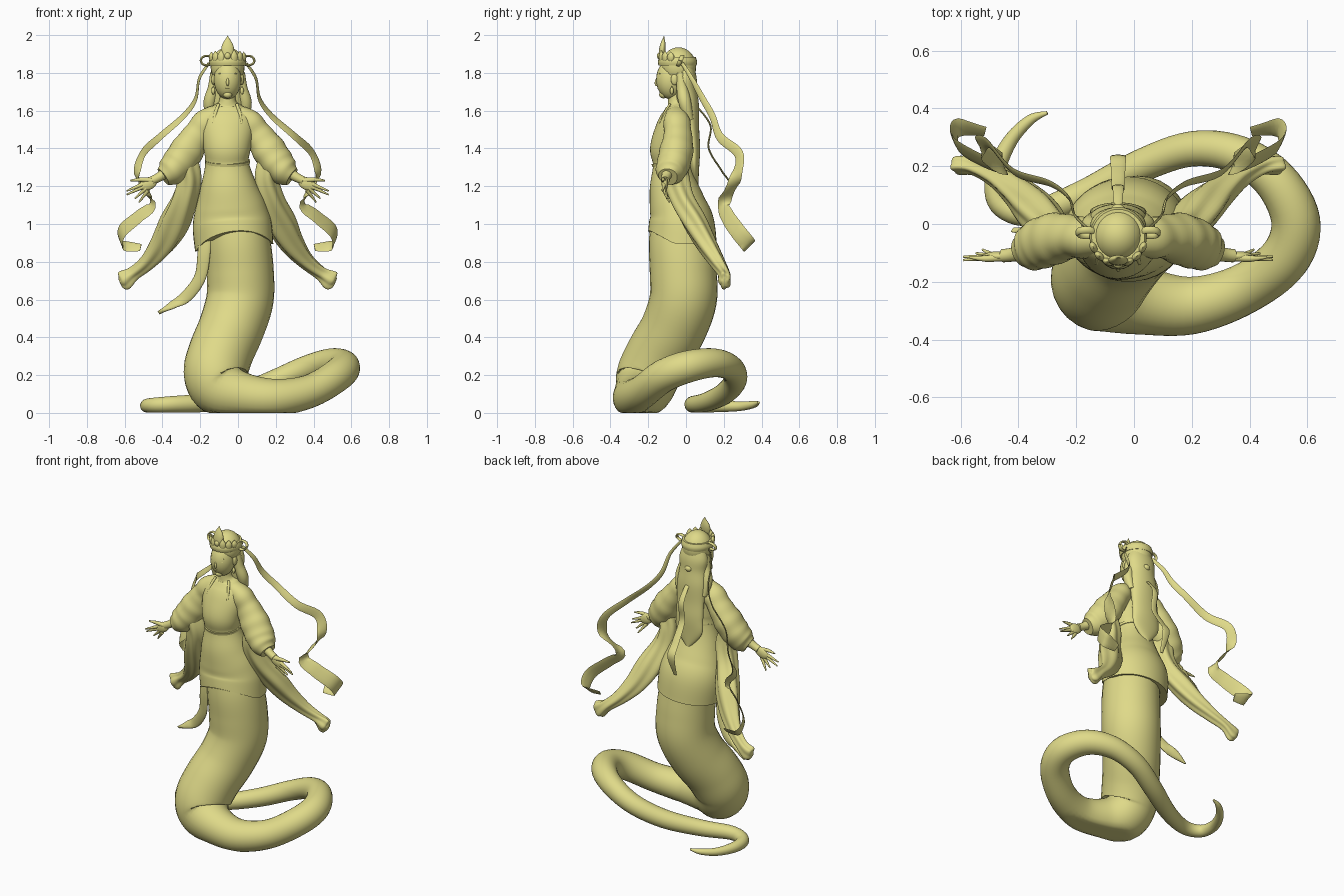
import bpy
import bmesh
import math
from mathutils import Vector, Matrix, Euler

cube = bpy.data.objects.get("Cube")
if cube:
    bpy.data.objects.remove(cube, do_unlink=True)

CENTRE = -.055   # the figure stands slightly to its right of the coil
SIDES = (("left", 1), ("right", -1))
X_AXIS, Y_AXIS = Vector((1, 0, 0)), Vector((0, 1, 0))
made = []

jade = bpy.data.materials.new("pale_olive_yellow")
jade.use_nodes = True
colour = (.74, .7, .25, 1)
jade.diffuse_color = colour
jade.node_tree.nodes["Principled BSDF"].inputs["Base Color"].default_value = colour


def finish(name, bm):
    bmesh.ops.recalc_face_normals(bm, faces=bm.faces)
    mesh = bpy.data.meshes.new(name)
    bm.to_mesh(mesh)
    bm.free()
    mesh.materials.append(jade)
    obj = bpy.data.objects.new(name, mesh)
    bpy.context.collection.objects.link(obj)
    made.append(obj)


def resample(points, steps):
    """Catmull-Rom interpolation through rows of numbers."""
    padded = [points[0]] + list(points) + [points[-1]]
    rows = []
    for p, q, r, s in zip(padded, padded[1:], padded[2:], padded[3:]):
        for k in range(steps):
            t = k / steps
            rows.append([b + .5 * t * (c - a + t * (2*a - 5*b + 4*c - d + t * (3 * (b - c) + d - a)))
                         for a, b, c, d in zip(p, q, r, s)])
    rows.append(list(points[-1]))
    return rows


def tube(name, points, ref=None, thick=None, sides=20, steps=6,
         folds=0, depth=.1, ripple=0, shape=None):
    """Sweep an ellipse along rows of x, y, z, width (and optional depth)."""
    rows = resample(points, steps)
    path = [Vector(row[:3]) for row in rows]
    bm = bmesh.new()
    rings = []
    side = ref or X_AXIS
    for i, row in enumerate(rows):
        along = (path[min(i + 1, len(path) - 1)] - path[max(i - 1, 0)]).normalized()
        side = ref if ref else side
        side = (side - along * side.dot(along)).normalized()
        normal = along.cross(side)
        wide = max(row[3], .002) * (1 + ripple * math.sin(i * 1.1))
        deep = thick or (row[4] if len(row) > 4 else wide)
        ring = []
        for k in range(sides):
            a = math.tau * k / sides
            swell = 1 + depth * math.sin(folds * a + i * .15) if folds else 1
            co = path[i] + (side * math.cos(a) * wide + normal * math.sin(a) * deep) * swell
            co = shape(co) if shape else co
            co.z = max(co.z, 0)
            ring.append(bm.verts.new(co))
        rings.append(ring)
    for low, high in zip(rings, rings[1:]):
        for k in range(sides):
            j = (k + 1) % sides
            bm.faces.new((low[k], low[j], high[j], high[k]))
    bm.faces.new(rings[0])
    bm.faces.new(rings[-1])
    finish(name, bm)


def ball(name, place, size, turn=(0, 0, 0), point=0):
    """Ellipsoid; point pinches the top into a leaf tip."""
    bm = bmesh.new()
    bmesh.ops.create_uvsphere(bm, u_segments=24, v_segments=16, radius=1)
    for v in bm.verts:
        if point and v.co.z > 0:
            v.co.x *= 1 - point * v.co.z ** 2
            v.co.y *= 1 - point * v.co.z ** 2
    bm.transform(Matrix.LocRotScale(Vector(place), Euler(turn), Vector(size)))
    finish(name, bm)


def on_side(s, points):
    return [(CENTRE + s * p[0], *p[1:]) for p in points]


def central(points):
    return on_side(1, [(0, *p) for p in points])


# Coiled serpent body, from the waist down to the tail tip
tube("serpent_tail", [
    (-.02, -.02, 1.05, .16), (0, -.025, .9, .172), (.012, -.015, .75, .177), (.01, -.015, .6, .178),
    (-.035, -.065, .45, .174), (-.09, -.14, .32, .172), (-.118, -.195, .21, .17),
    (-.085, -.225, .13, .155), (.03, -.265, .093, .12), (.2, -.282, .08, .1),
    (.38, -.225, .115, .088), (.52, -.12, .195, .087), (.56, .01, .245, .085),
    (.49, .15, .265, .076), (.36, .24, .235, .067), (.2, .26, .17, .061),
    (.02, .2, .1, .057), (-.18, .1, .055, .05), (-.36, .035, .045, .043),
    (-.465, .07, .04, .038), (-.48, .17, .037, .033), (-.43, .285, .035, .025),
    (-.36, .36, .045, .018), (-.3, .385, .055, .006)], sides=28)


# Fitted jacket whose hem rises in front
def raise_front_hem(co):
    amount = min(max((1.08 - co.z) / .2, 0), 1)
    co.z += max(-co.y - .06, 0) * .65 * amount
    return co


tube("jacket", [
    (-.02, -.018, .875, .208, .182), (-.032, -.022, 1, .208, .172), (-.04, -.045, 1.1, .185, .15),
    (-.05, -.065, 1.2, .15, .128), (-.058, -.075, 1.32, .116, .1), (-.058, -.085, 1.4, .125, .105),
    (-.056, -.07, 1.5, .14, .092), (-.055, -.05, 1.57, .135, .078), (-.055, -.045, 1.62, .085, .06),
    (-.055, -.05, 1.65, .045, .045), (-.055, -.055, 1.72, .042, .042)],
    ref=X_AXIS, sides=40, shape=raise_front_hem)

# High belt seam
tube("belt", central([(-.077, 1.322, .118, .103), (-.08, 1.337, .12, .105)]),
     ref=X_AXIS, sides=40, steps=2)

# Hanging sash on the right hip
tube("sash", [(-.17, -.1, .99, .035), (-.18, -.1, .85, .035), (-.2, -.08, .72, .032),
              (-.27, -.05, .62, .032), (-.35, -.03, .57, .025), (-.42, -.02, .53, .004)],
     ref=Vector((1, -.3, .4)), thick=.012)

# Head, face and hair
ball("face", (CENTRE, -.08, 1.765), (.073, .078, .105))
ball("nose", (CENTRE, -.153, 1.753), (.008, .012, .024), (-.2, 0, 0))
ball("lips", (CENTRE, -.145, 1.718), (.013, .006, .005))
ball("chin", (CENTRE, -.12, 1.685), (.024, .022, .02))
ball("hair_cap", (CENTRE, -.04, 1.833), (.09, .094, .102))
tube("back_hair", central([
    (-.01, 1.87, .06, .04), (-.005, 1.78, .095, .06), (0, 1.7, .092, .06), (.015, 1.61, .1, .055),
    (.03, 1.5, .095, .04), (.04, 1.4, .096, .035), (.045, 1.3, .09, .025), (.055, 1.2, .008, .01)]),
     ref=X_AXIS, sides=36)
ball("hair_knot", (CENTRE, .035, 1.72), (.03, .035, .025))

# Crown: a band with low leaves and a tall centre leaf
tube("crown_band", central([(-.045, 1.838, .094, .1), (-.045, 1.86, .099, .104),
                            (-.045, 1.885, .092, .096)]), ref=X_AXIS, sides=32, steps=3)
ball("crown_centre_leaf", (CENTRE, -.125, 1.925), (.034, .017, .075), (-.12, 0, 0), point=.95)
ball("crown_jewel", (CENTRE, -.142, 1.89), (.016, .012, .018))
for i in (-3, -2, -1, 1, 2, 3):
    a = i * .38
    ball("crown_leaf", (CENTRE + .094 * math.sin(a), -.04 - .098 * math.cos(a), 1.885),
         (.02, .012, .042 - .005 * abs(i)), (0, 0, a), point=.7)

for label, s in SIDES:
    # Facial details and earrings
    ball(label + "_eye", (CENTRE + s * .03, -.14, 1.772), (.015, .007, .004), (0, s * -.15, 0))
    ball(label + "_brow", (CENTRE + s * .031, -.138, 1.796), (.018, .005, .003))
    ball(label + "_ear", (CENTRE + s * .074, -.06, 1.765), (.012, .02, .03))
    ball(label + "_earring", (CENTRE + s * .076, -.075, 1.708), (.01, .01, .022), point=.8)
    # Front edge of the open collar
    tube(label + "_lapel", on_side(s, [
        (.048, -.085, 1.635, .008), (.064, -.113, 1.59, .009), (.074, -.137, 1.53, .006)]),
         ref=X_AXIS, thick=.006, sides=12)
    # Hair locks resting on the shoulders
    tube(label + "_hair_lock", on_side(s, [
        (.07, -.03, 1.8, .022), (.075, -.02, 1.72, .03), (.095, -.005, 1.64, .033),
        (.09, .02, 1.55, .02)]))
    # Upper sleeve with soft gathered folds
    tube(label + "_sleeve", on_side(s, [
        (.05, -.05, 1.575, .055), (.11, -.05, 1.54, .07), (.16, -.045, 1.475, .074),
        (.21, -.05, 1.4, .088), (.26, -.065, 1.325, .088), (.305, -.085, 1.275, .076),
        (.34, -.095, 1.25, .05)]), ref=Y_AXIS, ripple=.018, folds=3, depth=.025, sides=32)
    # Long trailing part of the sleeve
    tube(label + "_sleeve_drape", on_side(s, [
        (.24, -.06, 1.37, .065, .065), (.205, -.05, 1.25, .062, .065), (.23, -.02, 1.13, .065, .06),
        (.285, .05, 1, .076, .06), (.345, .11, .89, .062, .05), (.42, .165, .8, .042, .038),
        (.495, .2, .74, .036, .03), (.55, .205, .7, .05, .032), (.57, .205, .69, .02, .015)]),
         ref=Vector((1, 0, s * .3)), folds=5, depth=.1, sides=40)
    # Forearm, palm and fingers
    tube(label + "_forearm", on_side(s, [
        (.3, -.09, 1.29, .035), (.36, -.105, 1.25, .025), (.4, -.11, 1.23, .023)]), sides=16)
    ball(label + "_palm", (CENTRE + s * .42, -.112, 1.213), (.05, .017, .033), (0, s * .45, 0))
    for i in range(4):
        tip = (.535 - .022 * i * (i > 1), -.125 + .012 * i, 1.175 - .02 * i, .004)
        root = (.45 - .01 * i, -.115, 1.21 - .01 * i, .012)
        middle = tuple((a + b) / 2 for a, b in zip(root, tip))
        tube(label + "_finger", on_side(s, [root, middle, tip]), sides=10, steps=3)
    tube(label + "_thumb", on_side(s, [
        (.4, -.115, 1.23, .014), (.46, -.12, 1.235, .011), (.515, -.115, 1.23, .004)]),
         sides=10, steps=3)
    # Bow loop and long floating ribbon
    loop = [(.11 + .032 * math.cos(a), -.03 + .01 * math.sin(a), 1.865 + .025 * math.sin(a), .012)
            for a in (math.tau * k / 10 for k in range(11))]
    tube(label + "_bow_loop", on_side(s, loop), ref=Y_AXIS, thick=.006, sides=8, steps=2)
    tube(label + "_ribbon", on_side(s, [
        (.1, -.02, 1.85, .01), (.15, .03, 1.77, .013), (.17, .09, 1.66, .018),
        (.235, .14, 1.57, .02), (.36, .18, 1.46, .024), (.45, .28, 1.37, .028),
        (.475, .265, 1.25, .032), (.4, .2, 1.11, .036), (.47, .22, 1.04, .042),
        (.56, .275, .96, .045), (.555, .33, .89, .042), (.46, .32, .875, .025)]),
         ref=Vector((s * .3, .65, .7)), thick=.004, sides=10)

# Narrow ribbon floating behind the back
tube("back_ribbon", central([
    (.06, 1.62, .014), (.13, 1.52, .02), (.12, 1.4, .022), (.19, 1.28, .025),
    (.235, 1.2, .027), (.19, 1.07, .012)]), ref=X_AXIS, thick=.005, sides=10)

bpy.ops.object.select_all(action='DESELECT')
for obj in made:
    obj.select_set(True)
bpy.context.view_layer.objects.active = made[0]
bpy.ops.object.shade_smooth_by_angle(angle=math.radians(50))
